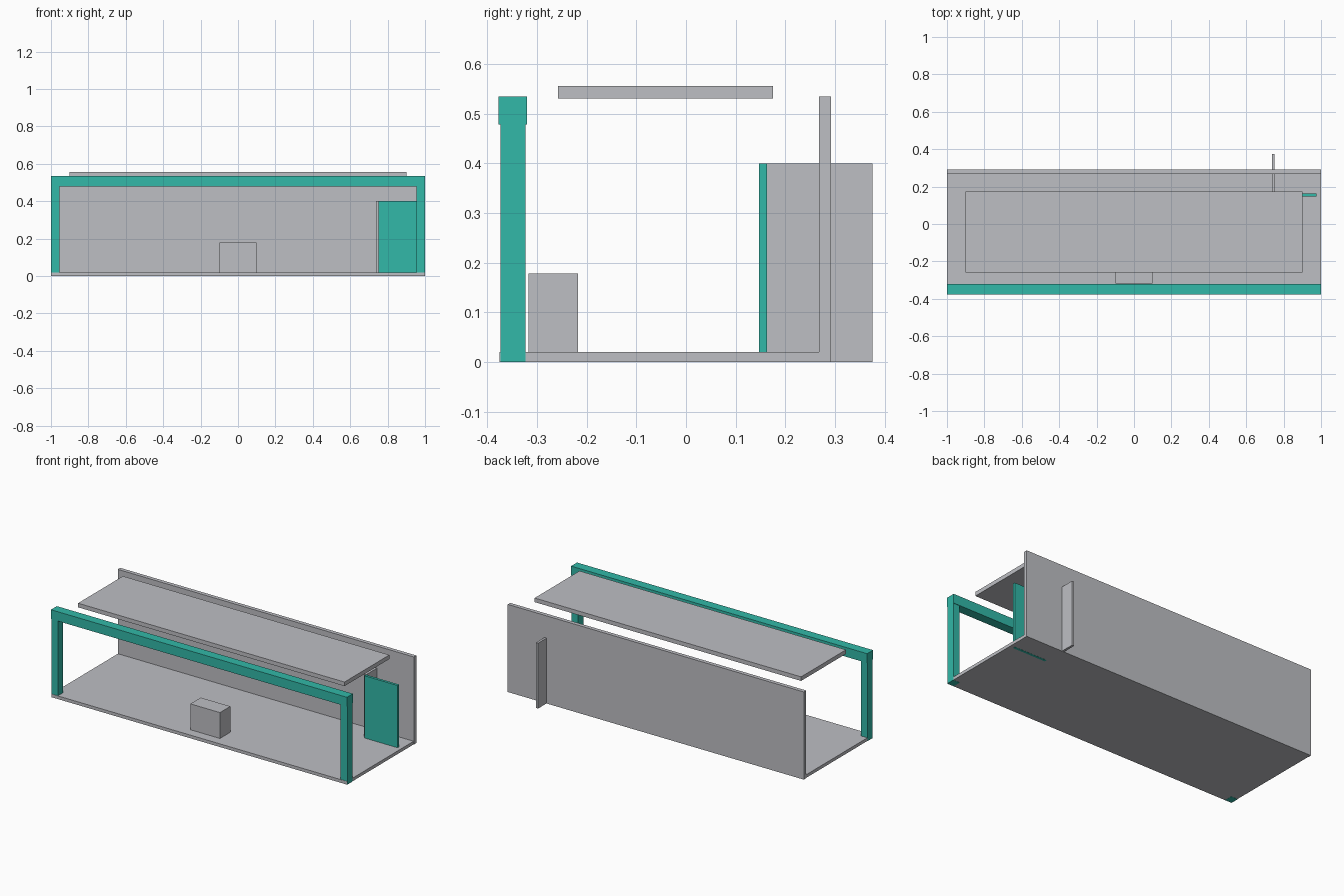
import bpy
import bmesh

if "Cube" in bpy.data.objects:
    bpy.data.objects.remove(bpy.data.objects["Cube"])


def material(name, color):
    m = bpy.data.materials.new(name)
    m.diffuse_color = (*color, 1.0)
    m.use_nodes = True
    m.node_tree.nodes["Principled BSDF"].inputs["Base Color"].default_value = m.diffuse_color
    return m


GREY = material("light_grey", (0.515, 0.521, 0.552))
TEAL = material("teal", (0.032, 0.479, 0.392))


def box(name, x, y, z, mat):
    """Box spanning the given (min, max) range on each axis."""
    bm = bmesh.new()
    bmesh.ops.create_cube(bm, size=1.0)
    for v in bm.verts:
        v.co = [r[0] if c < 0 else r[1] for c, r in zip(v.co, (x, y, z))]
    mesh = bpy.data.meshes.new(name)
    bm.to_mesh(mesh)
    bm.free()
    mesh.materials.append(mat)
    obj = bpy.data.objects.new(name, mesh)
    bpy.context.collection.objects.link(obj)
    return obj


# Floor slab, back wall and floating roof panel
box("floor", (-0.999, 0.999), (-0.375, 0.268), (0.0007, 0.02), GREY)
box("back_wall", (-1, 1), (0.268, 0.292), (0, 0.535), GREY)
box("roof_panel", (-0.9, 0.9), (-0.258, 0.175), (0.531, 0.556), GREY)

# Front frame: two posts and a slightly deeper beam
for side, x in (("left", (-1, -0.955)), ("right", (0.955, 1))):
    box(side + "_post", x, (-0.373, -0.323), (0, 0.478), TEAL)
box("front_beam", (-1, 1), (-0.377, -0.32), (0.478, 0.535), TEAL)

# Counter block near the front edge
box("counter", (-0.1, 0.1), (-0.317, -0.217), (0.02, 0.178), GREY)

# Partition passing through the back wall, with a door panel at its front
box("partition", (0.737, 0.751), (0.163, 0.375), (0.0007, 0.4), GREY)
box("door_panel", (0.751, 0.975), (0.147, 0.163), (0, 0.4), TEAL)
